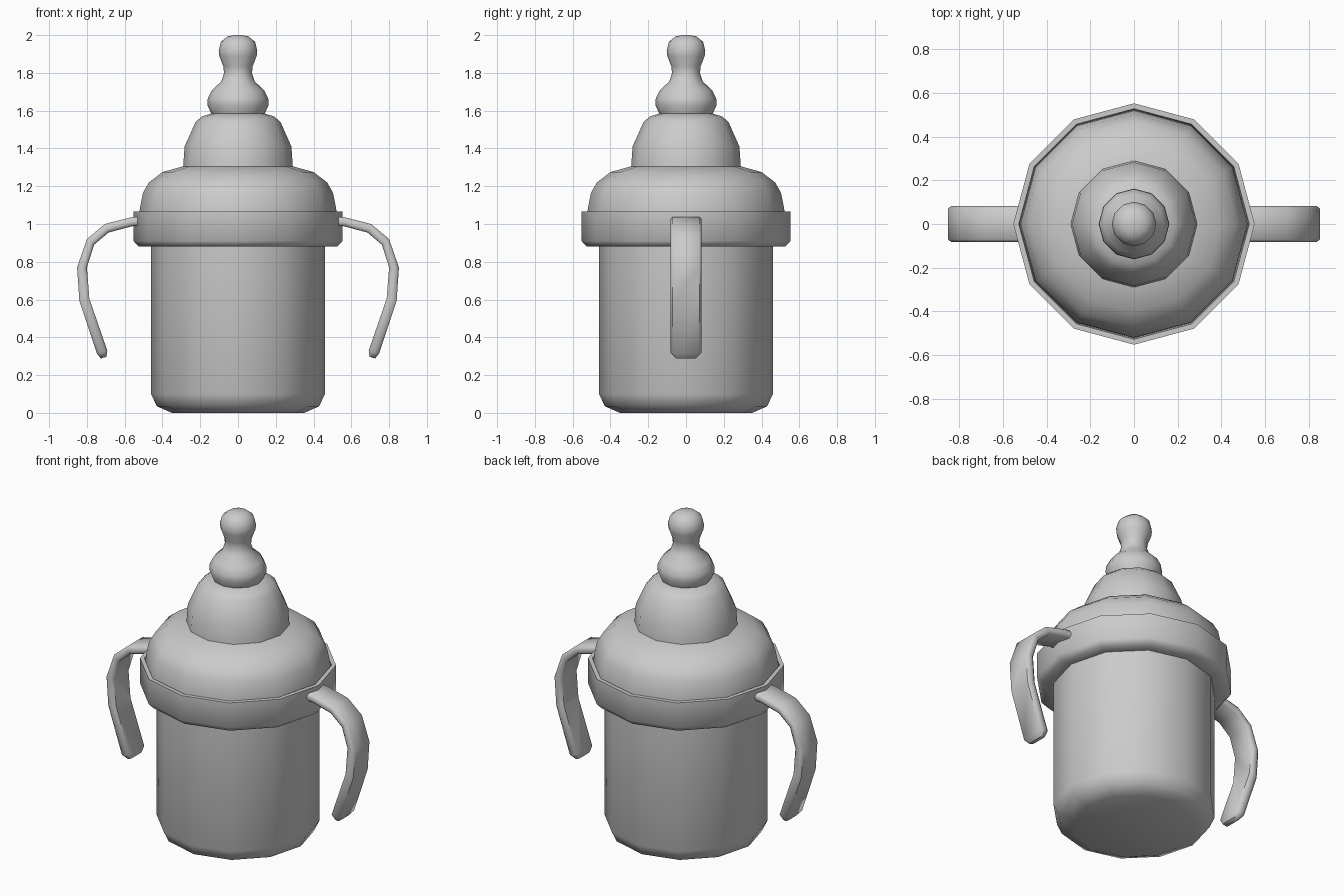
import bpy, bmesh, math
from mathutils import Vector

if "Cube" in bpy.data.objects:
    bpy.data.objects.remove(bpy.data.objects["Cube"])

SIDES = 12


def finish(name, bm, angle=50):
    bmesh.ops.recalc_face_normals(bm, faces=bm.faces)
    mesh = bpy.data.meshes.new(name)
    bm.to_mesh(mesh)
    bm.free()
    obj = bpy.data.objects.new(name, mesh)
    bpy.context.collection.objects.link(obj)
    bpy.ops.object.select_all(action='DESELECT')
    obj.select_set(True)
    bpy.context.view_layer.objects.active = obj
    bpy.ops.object.shade_smooth_by_angle(angle=math.radians(angle))
    return obj


def bridge(bm, rings):
    for a, b in zip(rings, rings[1:]):
        n = len(a)
        for i in range(n):
            j = (i + 1) % n
            bm.faces.new((a[i], a[j], b[j], b[i]))


def lathe(name, profile, cap_start=False, cap_end=False):
    """Turn a (radius, height) profile around z."""
    bm = bmesh.new()
    rings = []
    for r, z in profile:
        rings.append([bm.verts.new((r * math.cos(math.tau * k / SIDES),
                                    r * math.sin(math.tau * k / SIDES), z))
                      for k in range(SIDES)])
    bridge(bm, rings)
    if cap_start:
        bm.faces.new(rings[0])
    if cap_end:
        bm.faces.new(rings[-1])
    return finish(name, bm)


def handle(name, side):
    """Sweep a chamfered strap section along a bent path."""
    # outer and inner edge of the strap in the xz plane
    edges = [((0.50, 1.04), (0.50, 0.99)), ((0.56, 1.037), (0.56, 0.988)),
             ((0.705, 1.0), (0.685, 0.955)), ((0.80, 0.92), (0.762, 0.89)),
             ((0.852, 0.77), (0.80, 0.77)), ((0.84, 0.595), (0.787, 0.605)),
             ((0.747, 0.315), (0.692, 0.33))]
    section = [(-1, -0.45), (-0.86, -1), (0.86, -1), (1, -0.45),
               (1, 0.45), (0.86, 1), (-0.86, 1), (-1, 0.45)]
    stations = []
    for o, i in edges:
        o, i = Vector(o), Vector(i)
        stations.append(((o + i) / 2, (o - i) / 2, 0.082))
    # rounded tip
    c, h, w = stations[-1]
    stations.append((c + Vector((-0.008, -0.03)), h * 0.55, 0.055))
    bm = bmesh.new()
    rings = []
    for c, h, w in stations:
        rings.append([bm.verts.new((side * (c.x + h.x * t), w * s, c.y + h.y * t))
                      for s, t in section])
    bridge(bm, rings)
    bm.faces.new(rings[0])
    bm.faces.new(rings[-1])
    return finish(name, bm)


# Bottle body
lathe("bottle_body", [(0.35, 0), (0.43, 0.035), (0.46, 0.10), (0.46, 0.92)],
      cap_start=True, cap_end=True)

# Screw collar with a thin raised rim
lathe("collar", [(0.455, 0.88), (0.525, 0.88), (0.553, 0.91), (0.553, 1.065),
                 (0.528, 1.065), (0.522, 1.03)])

# Lid dome
lathe("lid_dome", [(0.522, 1.03), (0.520, 1.08), (0.503, 1.165), (0.472, 1.22),
                   (0.40, 1.275), (0.28, 1.308), (0.20, 1.315)], cap_end=True)

# Teat base dome
lathe("teat_base", [(0.29, 1.305), (0.283, 1.41), (0.225, 1.54),
                    (0.19, 1.57), (0.13, 1.588)], cap_end=True)

# Teat
lathe("teat", [(0.142, 1.585), (0.162, 1.63), (0.160, 1.665), (0.137, 1.71),
               (0.088, 1.755), (0.074, 1.80), (0.078, 1.835), (0.099, 1.89),
               (0.102, 1.92), (0.09, 1.965), (0.055, 1.993), (0.02, 2.0)],
      cap_end=True)

# Handles
handle("handle_right", 1)
handle("handle_left", -1)
